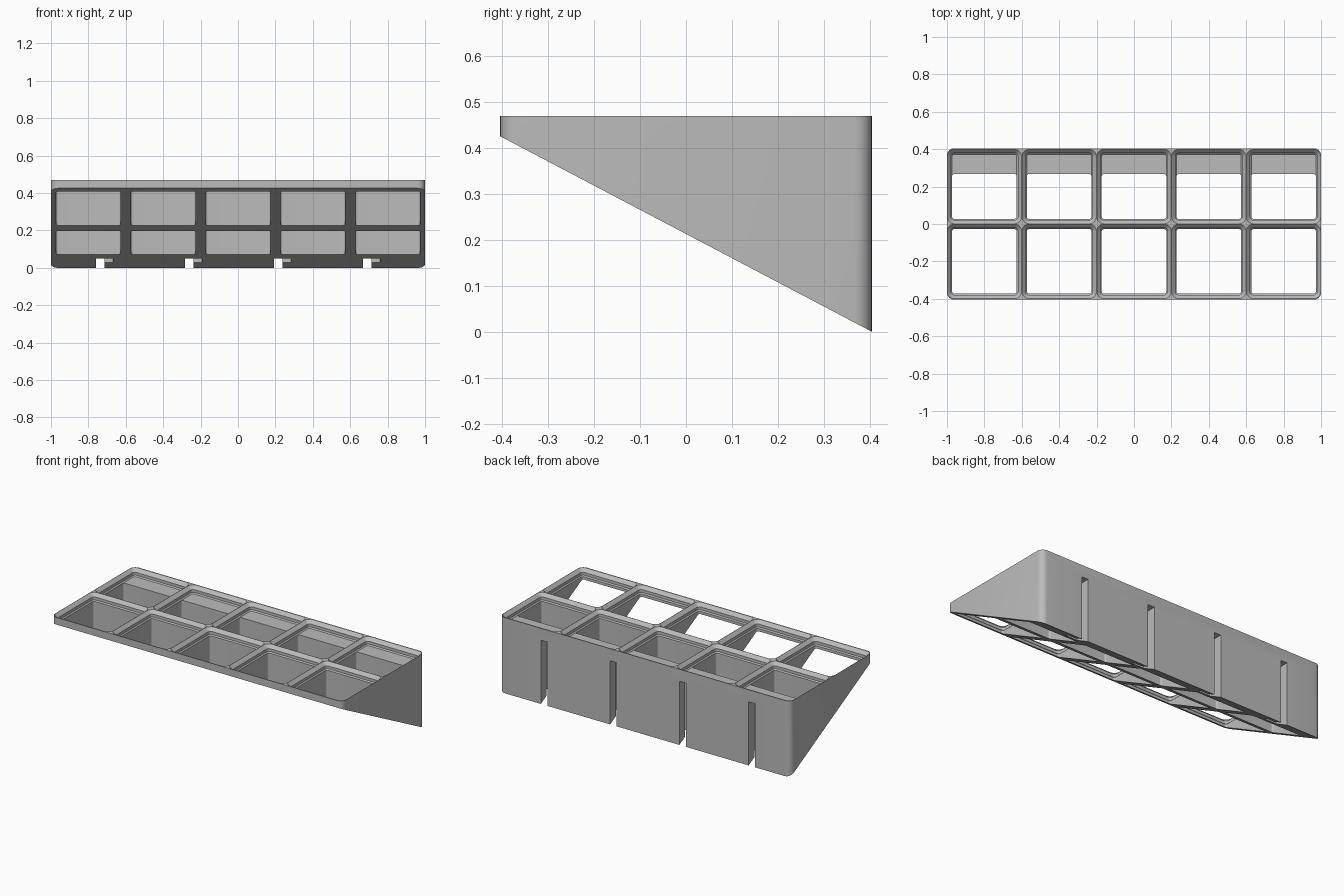
import bpy, bmesh, math
from mathutils import Vector

default = bpy.data.objects.get("Cube")
if default:
    bpy.data.objects.remove(default, do_unlink=True)

PITCH, TOP, LIP = 0.4, 0.47, 0.0443      # cell size, height, socket depth
HALF_Y = 0.4048
FLOOR = TOP - LIP

grey = bpy.data.materials.new("light_grey")
grey.use_nodes = True
colour = (0.5, 0.5, 0.5, 1)
grey.diffuse_color = colour
grey.node_tree.nodes["Principled BSDF"].inputs["Base Color"].default_value = colour


def rounded_rect(x0, x1, y0, y1, r, steps=6):
    """Counter-clockwise outline with rounded corners."""
    centres = [(x1 - r, y1 - r), (x0 + r, y1 - r), (x0 + r, y0 + r), (x1 - r, y0 + r)]
    return [(cx + r * math.cos(a), cy + r * math.sin(a))
            for k, (cx, cy) in enumerate(centres)
            for a in [(k + i / steps) * math.pi / 2 for i in range(steps + 1)]]


def loft(bm, levels):
    """Closed solid through outlines at rising heights: [(z, outline), ...]."""
    rings = [[bm.verts.new((x, y, z)) for x, y in outline] for z, outline in levels]
    for low, high in zip(rings, rings[1:]):
        for i in range(len(low)):
            j = (i + 1) % len(low)
            bm.faces.new((low[i], low[j], high[j], high[i]))
    bm.faces.new(rings[0][::-1])
    bm.faces.new(rings[-1])


def make_object(name, bm):
    bmesh.ops.recalc_face_normals(bm, faces=bm.faces)
    mesh = bpy.data.meshes.new(name)
    bm.to_mesh(mesh)
    bm.free()
    obj = bpy.data.objects.new(name, mesh)
    bpy.context.collection.objects.link(obj)
    mesh.materials.append(grey)
    return obj


# Wedge body: rounded block with a sloping underside
bm = bmesh.new()
outline = rounded_rect(-1, 1, -HALF_Y, HALF_Y, 0.038)
loft(bm, [(-0.1, outline), (TOP, outline)])
slope = Vector((0, 2 * HALF_Y, -FLOOR))
cut = bmesh.ops.bisect_plane(bm, geom=bm.verts[:] + bm.edges[:] + bm.faces[:],
                             plane_co=(0, HALF_Y, 0),
                             plane_no=slope.cross(Vector((1, 0, 0))),
                             clear_inner=slope.cross(Vector((1, 0, 0))).z > 0,
                             clear_outer=slope.cross(Vector((1, 0, 0))).z < 0)
rim = [e for e in cut["geom_cut"] if isinstance(e, bmesh.types.BMEdge)]
bmesh.ops.contextual_create(bm, geom=rim)
shelf = make_object("bin_shelf", bm)

# Cell cutters: stepped socket above a straight shaft; back row keeps a ledge
bm = bmesh.new()
for col in range(5):
    for row in range(2):
        cx, cy = (col - 2) * PITCH, (row - 0.5) * PITCH

        def cell(inset, back=None):
            h = 0.199 - inset
            return rounded_rect(cx - h, cx + h, cy - h, back or cy + h, 0.038 - inset)

        shaft = cell(0.0265, 0.267 if row else None)
        loft(bm, [(-0.2, shaft), (FLOOR, shaft), (FLOOR + 0.0001, cell(0.0265)),
                  (FLOOR + 0.0067, cell(0.02)), (TOP - 0.02, cell(0.02)),
                  (TOP, cell(0)), (TOP + 0.05, cell(0))])
cells = make_object("cell_cutter", bm)

# Hook slot cutters: L-shaped channels open at the back and underneath
bm = bmesh.new()
for k in range(4):
    cx = (k - 1.5) * 0.476
    channel = [(cx - 0.045, 0.5), (cx - 0.045, 0.31), (cx + 0.045, 0.31),
               (cx + 0.045, 0.348), (cx, 0.348), (cx, 0.5)]
    loft(bm, [(-0.2, channel), (0.395, channel)])
slots = make_object("hook_slot_cutter", bm)

bpy.context.view_layer.objects.active = shelf
for cutter in (cells, slots):
    cutter.hide_render = True
    mod = shelf.modifiers.new(cutter.name, "BOOLEAN")
    mod.operation, mod.solver, mod.object = "DIFFERENCE", "EXACT", cutter
    bpy.ops.object.modifier_apply(modifier=mod.name)
    bpy.data.objects.remove(cutter, do_unlink=True)

# Smooth rounded corners, sharp edges kept
bpy.ops.object.select_all(action="DESELECT")
shelf.select_set(True)
bpy.ops.object.shade_smooth_by_angle(angle=math.radians(30))
